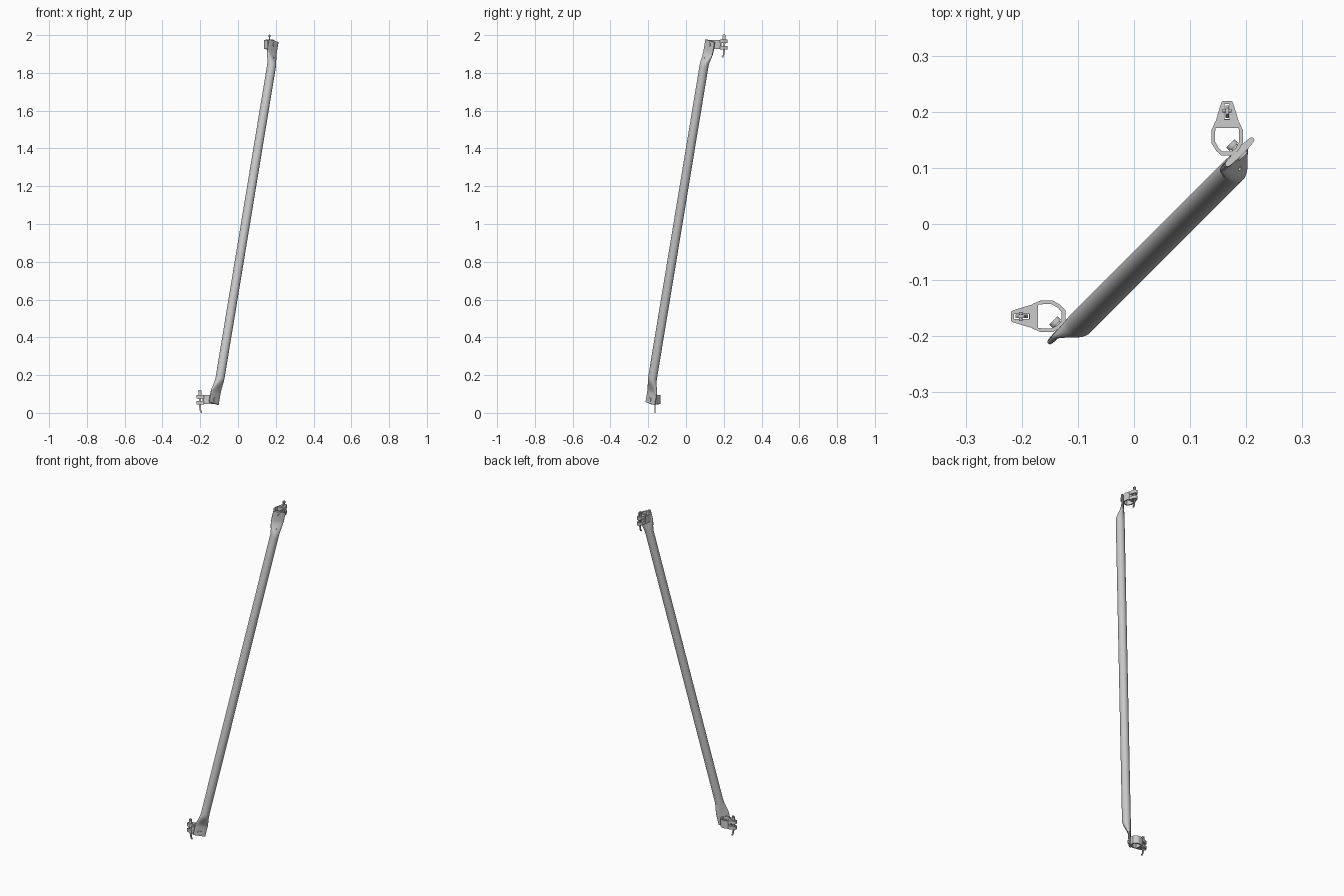
import bpy, bmesh, math
from mathutils import Vector, Matrix

if "Cube" in bpy.data.objects:
    bpy.data.objects.remove(bpy.data.objects["Cube"])

U = Vector((1, 1, 0)).normalized()     # horizontal direction the brace leans along
V = Vector((-1, 1, 0)).normalized()    # direction towards the couplers
Z = Vector((0, 0, 1))
AXIS = (Z + U * 0.2333).normalized()   # tube axis
SIDE = V.cross(AXIS).normalized()      # across the flattened ends


def smooth(ob, angle=35):
    bpy.ops.object.select_all(action='DESELECT')
    ob.select_set(True)
    bpy.context.view_layer.objects.active = ob
    bpy.ops.object.shade_smooth_by_angle(angle=math.radians(angle))


def plate(name, loops, half, matrix):
    """Extruded flat outline; extra loops become holes."""
    cu = bpy.data.curves.new(name, 'CURVE')
    cu.dimensions, cu.fill_mode, cu.extrude = '2D', 'BOTH', half
    for pts in loops:
        sp = cu.splines.new('POLY')
        sp.points.add(len(pts) - 1)
        for p, (a, b) in zip(sp.points, pts):
            p.co = (a, b, 0, 1)
        sp.use_cyclic_u = True
    ob = bpy.data.objects.new(name, cu)
    bpy.context.collection.objects.link(ob)
    ob.matrix_world = matrix
    bpy.ops.object.select_all(action='DESELECT')
    ob.select_set(True)
    bpy.context.view_layer.objects.active = ob
    bpy.ops.object.convert(target='MESH')
    return bpy.context.object


def cylinder(name, r, start, end, sides=24):
    d = end - start
    bpy.ops.mesh.primitive_cylinder_add(vertices=sides, radius=r, depth=d.length,
                                        location=(start + end) / 2,
                                        rotation=d.to_track_quat('Z', 'Y').to_euler())
    ob = bpy.context.object
    ob.name = name
    return ob


def mirrored(pts):
    return pts + [(a, -b) for a, b in reversed(pts)]


# Brace tube: round in the middle, pressed flat at both ends
N, R = 40, 0.0238
bm = bmesh.new()
rings = []
half_levels = [0.0, 0.825] + [0.825 + 0.085 * i / 8 for i in range(1, 9)] + [0.96]
levels = [-h for h in reversed(half_levels[1:])] + half_levels
for dz in levels:
    f = min(max((abs(dz) - 0.825) / 0.085, 0), 1)
    f = f * f * (3 - 2 * f)
    centre = Z * (1.01 + dz) + U * (0.2333 * dz) + V * (-0.058 + 0.0155 * f)
    ring = []
    for i in range(N):
        t = 2 * math.pi * i / N
        c, s = math.cos(t), math.sin(t)
        flat_c = math.copysign(abs(c) ** 0.7, c) * 0.0355
        flat_s = math.copysign(abs(s) ** 0.5, s) * 0.0062
        p = centre + SIDE * (R * c * (1 - f) + flat_c * f) + V * (R * s * (1 - f) + flat_s * f)
        ring.append(bm.verts.new(p))
    rings.append(ring)
for r0, r1 in zip(rings, rings[1:]):
    for i in range(N):
        j = (i + 1) % N
        bm.faces.new((r0[i], r0[j], r1[j], r1[i]))
bm.faces.new(rings[0])
bm.faces.new(rings[-1])
bmesh.ops.recalc_face_normals(bm, faces=bm.faces)
me = bpy.data.meshes.new("brace_tube")
bm.to_mesh(me)
bm.free()
tube = bpy.data.objects.new("brace_tube", me)
bpy.context.collection.objects.link(tube)
smooth(tube, 40)

# Small drain hole in the upper transition
hole_at = Z * 1.88 + U * 0.203
cutter = cylinder("drain_hole_cutter", 0.004, hole_at - V * 0.1, hole_at - V * 0.06, 16)
cutter.hide_render = True
cutter.hide_set(True)
mod = tube.modifiers.new("drain_hole", 'BOOLEAN')
mod.operation, mod.object, mod.solver = 'DIFFERENCE', cutter, 'EXACT'

# Coupler outlines: a runs from the ring out to the jaws, b is sideways
ring_outer = mirrored([(0.181, 0.022), (0.166, 0.0283), (0.145, 0.0283), (0.131, 0.020), (0.122, 0.0105)])
ring_inner = mirrored([(0.171, 0.0205), (0.163, 0.0215), (0.147, 0.0215), (0.136, 0.0155), (0.129, 0.008)])
jaw_outer = mirrored([(0.179, 0.0215), (0.190, 0.0185), (0.216, 0.0105), (0.2195, 0.008)])
jaw_slot = mirrored([(0.186, 0.0045), (0.214, 0.0045)])
spine = mirrored([(0.179, 0.0205), (0.187, 0.0175)])
wedge = [(0.193, 0.045), (0.196, 0.052), (0.207, 0.052), (0.211, 0.046), (0.209, 0.03), (0.206, -0.035),
         (0.203, -0.055), (0.197, -0.068), (0.190, -0.070), (0.189, -0.065), (0.195, -0.055), (0.197, -0.035)]

for label, sign, z, place in (
        ("upper", 1, 1.95, Matrix.Translation((0.166, 0, 1.95)) @ Matrix.Rotation(math.pi / 2, 4, 'Z')),
        ("lower", -1, 0.07, Matrix.Translation((0, -0.1645, 0.07)) @ Matrix.Rotation(math.pi, 4, 'Z'))):
    # Clamp ring
    smooth(plate(label + "_clamp_ring", [ring_outer, ring_inner], 0.0235, place), 30)
    # Pair of slotted jaws joined by a spine
    for part, h in (("top", 0.0165), ("bottom", -0.0165)):
        plate(f"{label}_{part}_jaw", [jaw_outer, jaw_slot], 0.0095, place @ Matrix.Translation((0, 0, h)))
    plate(label + "_jaw_spine", [spine], 0.022, place)
    # Locking wedge and its cross pin
    smooth(plate(label + "_wedge", [wedge], 0.003, place @ Matrix.Rotation(math.pi / 2, 4, 'X')), 30)
    cylinder(label + "_wedge_pin", 0.003, place @ Vector((0.202, -0.008, 0.046)),
             place @ Vector((0.202, 0.008, 0.046)), 12)
    # Rivet joining the flattened tube end to the ring
    base = U * (0.223 * sign) + Z * z
    for part, r, v0, v1 in (("shaft", 0.007, -0.050, -0.022), ("inner_head", 0.0105, -0.0285, -0.020),
                            ("outer_head", 0.011, -0.053, -0.046)):
        smooth(cylinder(f"{label}_rivet_{part}", r, base + V * v0, base + V * v1))
